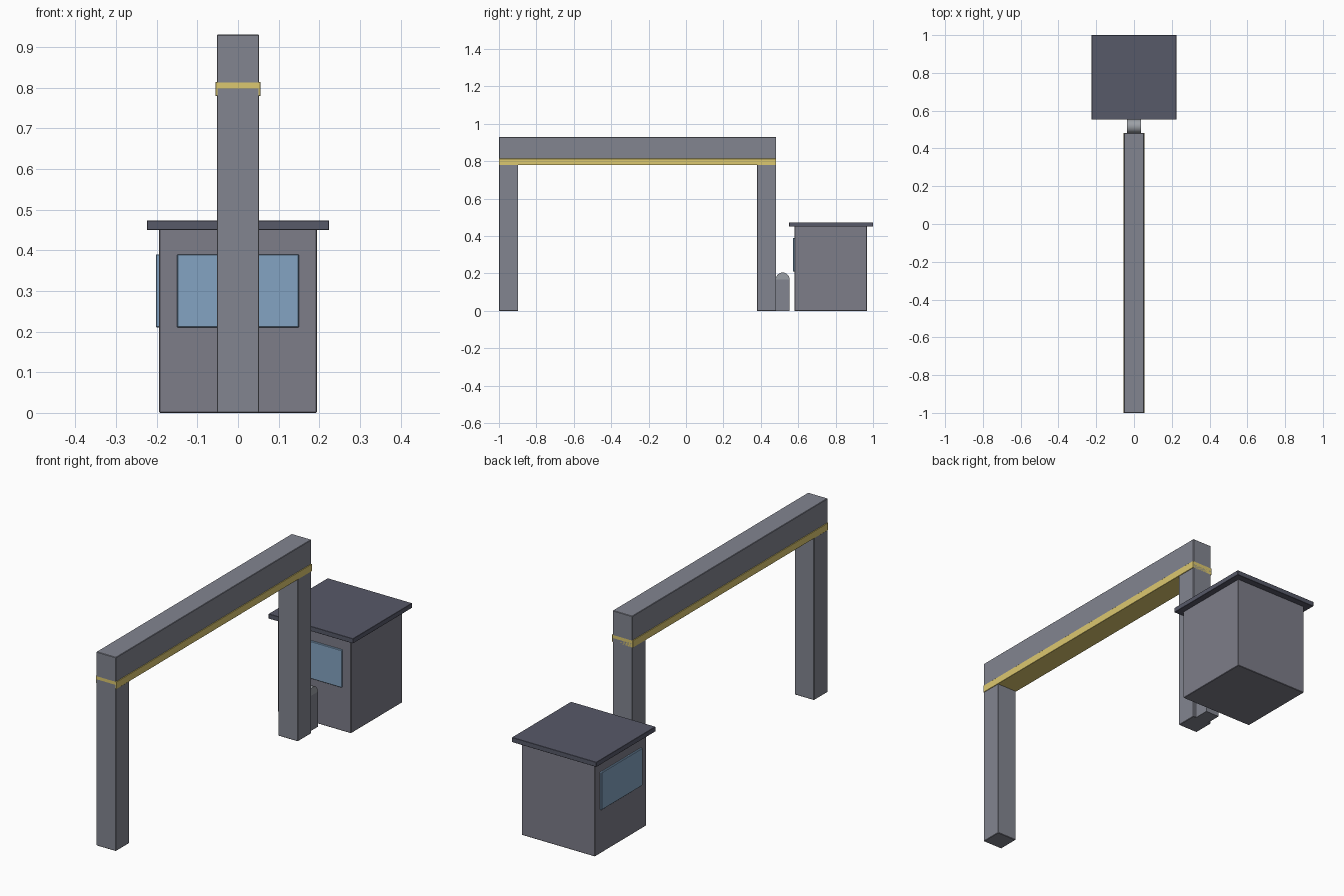
import bpy, bmesh, math

if "Cube" in bpy.data.objects:
    bpy.data.objects.remove(bpy.data.objects["Cube"])


def material(name, rgb):
    m = bpy.data.materials.new(name)
    m.diffuse_color = (*rgb, 1)
    m.use_nodes = True
    m.node_tree.nodes["Principled BSDF"].inputs["Base Color"].default_value = m.diffuse_color
    return m


steel = material("steel_grey", (0.225, 0.235, 0.28))
wall = material("wall_grey", (0.205, 0.205, 0.25))
cap_grey = material("light_cap", (0.33, 0.35, 0.38))
yellow = material("yellow_paint", (0.72, 0.58, 0.16))
glass = material("blue_glass", (0.23, 0.37, 0.54))
dark = material("dark_roof", (0.095, 0.1, 0.14))


def finish(bm, name, mat, bevel):
    mesh = bpy.data.meshes.new(name)
    bm.to_mesh(mesh)
    bm.free()
    ob = bpy.data.objects.new(name, mesh)
    bpy.context.collection.objects.link(ob)
    mesh.materials.append(mat)
    if bevel:
        mod = ob.modifiers.new("edge_bevel", 'BEVEL')
        mod.width = bevel
        mod.segments = 1
    return ob


def box(name, x, y, z, mat, bevel=0.002):
    bm = bmesh.new()
    bmesh.ops.create_cube(bm, size=1)
    for v in bm.verts:
        for i, (lo, hi) in enumerate((x, y, z)):
            v.co[i] = hi if v.co[i] > 0 else lo
    return finish(bm, name, mat, bevel)


# Gantry: two posts, top beam and yellow band
W = 0.052
for name, y0, y1 in (("front_post", -1.0, -0.897), ("rear_post", 0.379, 0.482)):
    box(name, (-W, W), (y0, y1), (0, 0.80), steel)
box("top_beam", (-W, W), (-1, 0.482), (0.811, 0.93), steel)
box("yellow_band", (-0.055, 0.055), (-1, 0.482), (0.779, 0.814), yellow, 0.001)

# Booth with overhanging roof
box("booth", (-0.194, 0.194), (0.58, 0.968), (0, 0.452), wall)
box("booth_roof", (-0.224, 0.224), (0.552, 1.0), (0.45, 0.473), dark, 0.001)

# Windows on the front and left walls
box("front_window", (-0.15, 0.15), (0.572, 0.585), (0.21, 0.39), glass)
box("side_window", (-0.202, -0.19), (0.618, 0.929), (0.21, 0.39), glass)

# Bollard body with a half-round cap lying along x
R, CY, CZ, N = 0.037, 0.517, 0.168, 16
box("bollard", (-0.036, 0.036), (CY - R, CY + R), (0, CZ), steel, 0)
bm = bmesh.new()
face = bm.faces.new([bm.verts.new((-0.036, CY + R * math.cos(math.pi * i / N),
                                   CZ + R * math.sin(math.pi * i / N)))
                     for i in range(N + 1)])
ext = bmesh.ops.extrude_face_region(bm, geom=[face])
for g in ext["geom"]:
    if isinstance(g, bmesh.types.BMVert):
        g.co.x = 0.036
bmesh.ops.recalc_face_normals(bm, faces=bm.faces)
cap = finish(bm, "bollard_cap", cap_grey, 0)
bpy.context.view_layer.objects.active = cap
cap.select_set(True)
bpy.ops.object.shade_smooth_by_angle(angle=math.radians(30))
